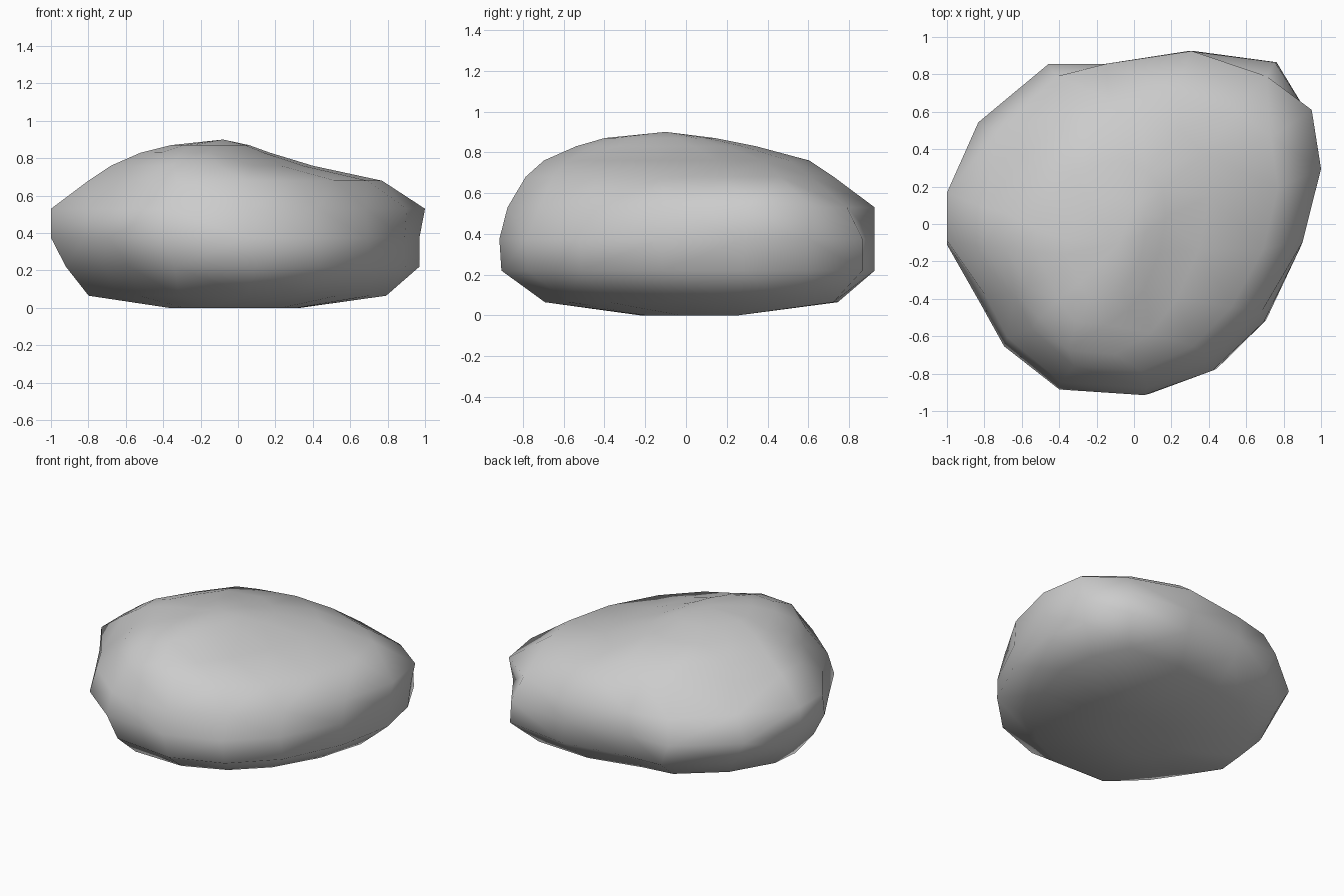
import bpy, bmesh

if "Cube" in bpy.data.objects:
    bpy.data.objects.remove(bpy.data.objects["Cube"])

# Plan outline of the boulder from above: x, y, upper scale, lower scale
outline = [(1, .28, 1, 1), (.95, .6, 1, .98), (.78, .86, .91, 1), (.31, .92, 1, 1),
           (-.15, .85, 1, 1), (-.45, .85, .92, .98), (-.83, .54, .88, .98), (-1, .15, 1, 1),
           (-1, -.11, 1, 1), (-.82, -.42, .97, .96), (-.69, -.65, .98, .93),
           (-.39, -.88, 1, .98), (.07, -.91, 1, 1), (.44, -.78, .96, 1),
           (.72, -.52, .95, 1), (.92, -.12, .98, 1)]

# Layers: height, extents and diagonal stretch (z, left, right, front, back, stretch)
layers = [(0, -.35, .27, -.2, .2, .5),
          (.065, -.79, .77, -.70, .72, .1),
          (.22, -.92, .97, -.91, .92, 0),
          (.375, -1, .97, -.92, .92, 0),
          (.53, -1, 1, -.88, .92, 0),
          (.68, -.80, .77, -.79, .72, 0),
          (.76, -.68, .40, -.70, .60, 0),
          (.83, -.52, .17, -.54, .34, 0),
          (.87, -.36, .06, -.40, .14, 0)]

bm = bmesh.new()
rings = []
for z, left, right, front, back, stretch in layers:
    ring = []
    for x, y, upper, lower in outline:
        s = upper if z > .45 else lower if z < .3 else 1
        s *= 1 + stretch * x * y
        ring.append(bm.verts.new(((left + right) / 2 + s * x * (right - left) / 2,
                                  (front + back) / 2 + s * y / .915 * (back - front) / 2, z)))
    rings.append(ring)

# Walls, underside and crown
n = len(outline)
for a, b in zip(rings, rings[1:]):
    for i in range(n):
        j = (i + 1) % n
        bm.faces.new((a[i], a[j], b[j], b[i]))
bm.faces.new(rings[0][::-1])
peak = bm.verts.new((-.08, -.1, .9))
for i in range(n):
    bm.faces.new((rings[-1][i], rings[-1][(i + 1) % n], peak))

bmesh.ops.triangulate(bm, faces=bm.faces[:])
bmesh.ops.recalc_face_normals(bm, faces=bm.faces[:])
for f in bm.faces:
    f.smooth = True

mesh = bpy.data.meshes.new("boulder")
bm.to_mesh(mesh)
bm.free()
bpy.context.collection.objects.link(bpy.data.objects.new("boulder", mesh))
